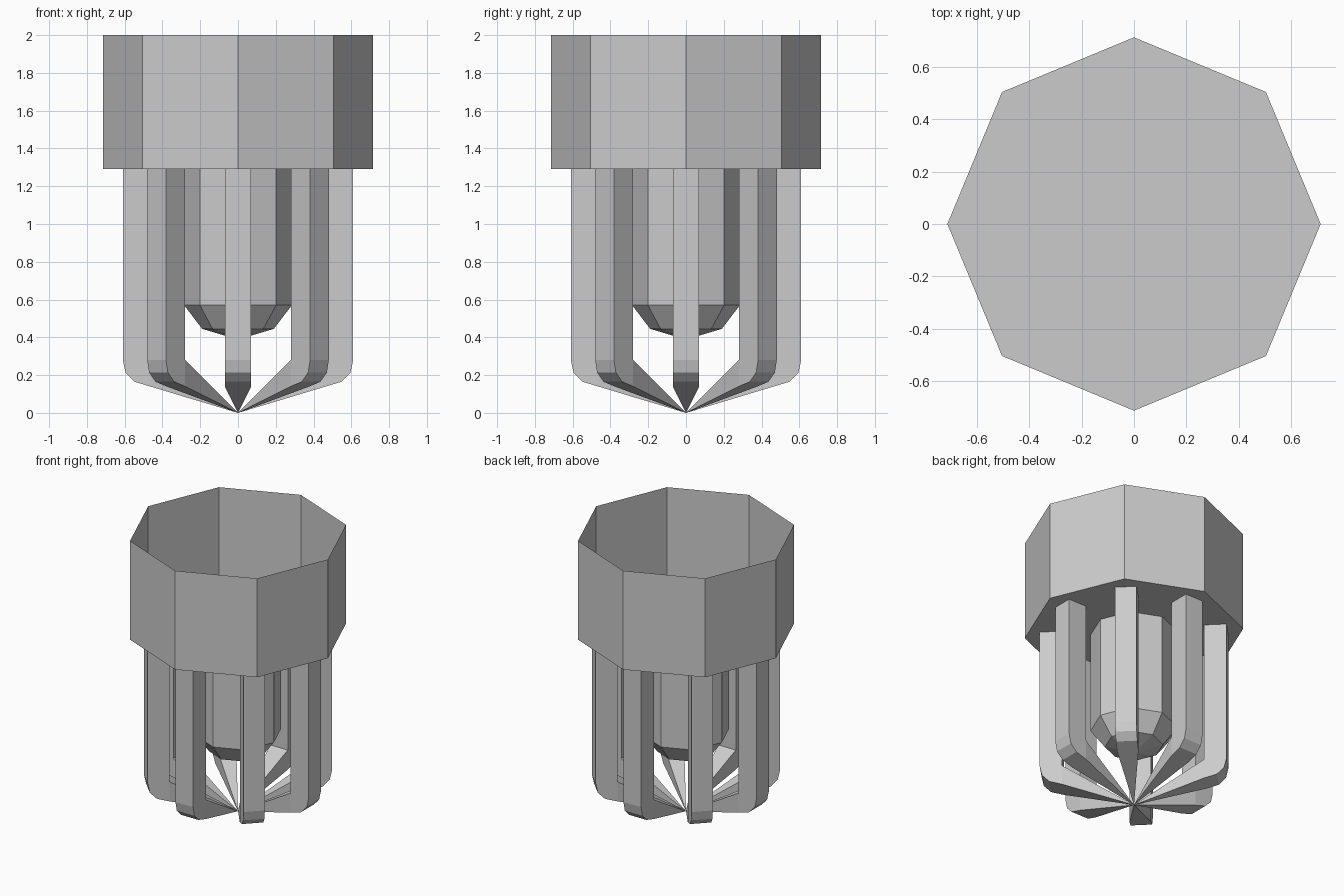
import bpy
import bmesh
from math import cos, sin, pi
from mathutils import Matrix

if "Cube" in bpy.data.objects:
    bpy.data.objects.remove(bpy.data.objects["Cube"])

SIDES = 8


def finish(name, bm):
    bmesh.ops.recalc_face_normals(bm, faces=bm.faces)
    mesh = bpy.data.meshes.new(name)
    bm.to_mesh(mesh)
    bm.free()
    obj = bpy.data.objects.new(name, mesh)
    bpy.context.collection.objects.link(obj)
    return obj


def ring(bm, radius, z):
    return [bm.verts.new((radius * cos(2 * pi * i / SIDES),
                          radius * sin(2 * pi * i / SIDES), z))
            for i in range(SIDES)]


def bridge(bm, a, b):
    for i in range(SIDES):
        j = (i + 1) % SIDES
        bm.faces.new((a[i], a[j], b[j], b[i]))


# Open octagonal cup: thin walls and a flat floor
bm = bmesh.new()
floor, rim = ring(bm, 0.714, 1.29), ring(bm, 0.714, 2.0)
bridge(bm, floor, rim)
bm.faces.new(floor)
finish("cup", bm)

# Hanging octagonal core with a blunt pointed end
bm = bmesh.new()
rings = [ring(bm, r, z) for r, z in ((0.285, 1.29), (0.285, 0.57), (0.19, 0.445))]
for a, b in zip(rings, rings[1:]):
    bridge(bm, a, b)
tip = bm.verts.new((0, 0, 0.388))
for i in range(SIDES):
    bm.faces.new((rings[-1][i], rings[-1][(i + 1) % SIDES], tip))
finish("core", bm)

# Cage bars: bent at the bottom, each tapering to a shared point
profile = [(0.465, 0.14), (0.548, 0.165), (0.595, 0.213), (0.61, 0.28),
           (0.61, 1.29), (0.465, 1.29), (0.465, 0.28)]
for k in range(SIDES):
    bm = bmesh.new()
    left = [bm.verts.new((x, -0.07, z)) for x, z in profile]
    right = [bm.verts.new((x, 0.07, z)) for x, z in profile]
    bm.faces.new(left)
    bm.faces.new(right)
    n = len(profile)
    for i in range(n - 1):
        bm.faces.new((left[i], left[i + 1], right[i + 1], right[i]))
    tip = bm.verts.new((0, 0, 0))
    base = (left[0], left[-1], right[-1], right[0])
    for i in range(4):
        bm.faces.new((base[i], base[(i + 1) % 4], tip))
    bmesh.ops.rotate(bm, verts=bm.verts,
                     matrix=Matrix.Rotation(2 * pi * k / SIDES, 3, 'Z'))
    finish(f"cage_bar_{k + 1}", bm)
